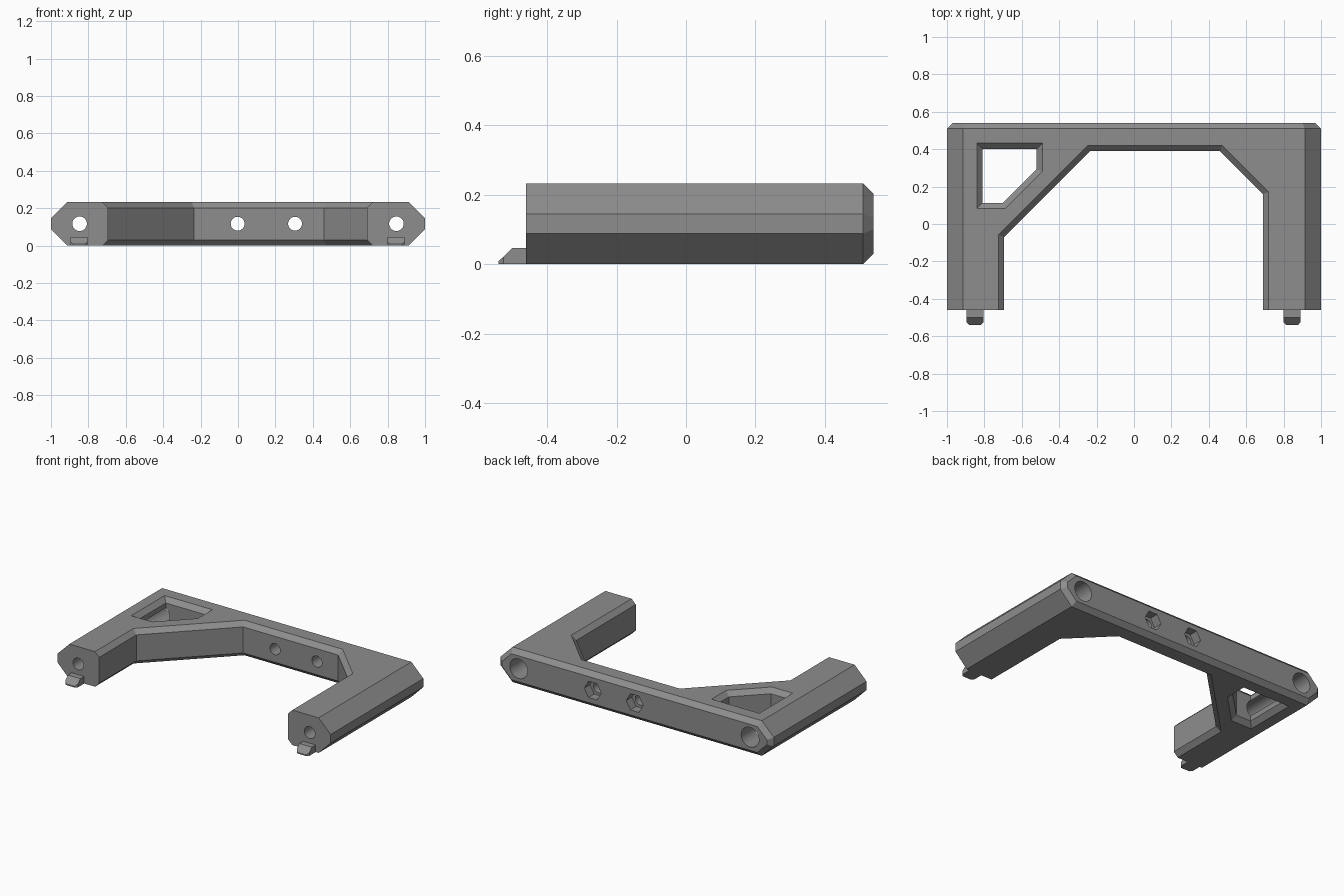
import bpy, bmesh, math
from mathutils import Vector

if "Cube" in bpy.data.objects:
    bpy.data.objects.remove(bpy.data.objects["Cube"])

grey = bpy.data.materials.new("mid grey")
grey.diffuse_color = (0.27, 0.27, 0.27, 1)
grey.use_nodes = True
grey.node_tree.nodes["Principled BSDF"].inputs["Base Color"].default_value = grey.diffuse_color


def offset(poly, d):
    """Grow a convex counter-clockwise polygon outward by d (negative shrinks)."""
    out = []
    for i in range(len(poly)):
        p0, p, p1 = (Vector(poly[(i + k) % len(poly)]) for k in (-1, 0, 1))
        a, b = (p - p0).normalized(), (p1 - p).normalized()
        na, nb = Vector((a.y, -a.x)), Vector((b.y, -b.x))
        out.append(p + (na + nb) * d / (1 + na.dot(nb)))
    return out


def loft(name, loops):
    """Closed solid through a list of equally sized 3D loops."""
    bm = bmesh.new()
    rings = [[bm.verts.new(c) for c in loop] for loop in loops]
    n = len(rings[0])
    for r0, r1 in zip(rings, rings[1:]):
        for i in range(n):
            j = (i + 1) % n
            bm.faces.new((r0[i], r0[j], r1[j], r1[i]))
    bm.faces.new(rings[0][::-1])
    bm.faces.new(rings[-1])
    bmesh.ops.recalc_face_normals(bm, faces=bm.faces)
    mesh = bpy.data.meshes.new(name)
    bm.to_mesh(mesh)
    bm.free()
    mesh.materials.append(grey)
    ob = bpy.data.objects.new(name, mesh)
    bpy.context.collection.objects.link(ob)
    return ob


def cut(target, cutter):
    cutter.hide_render = True
    bpy.context.view_layer.objects.active = target
    mod = target.modifiers.new("cut", 'BOOLEAN')
    mod.operation, mod.solver, mod.object = 'DIFFERENCE', 'EXACT', cutter
    bpy.ops.object.modifier_apply(modifier=mod.name)
    bpy.data.objects.remove(cutter)


def flared_opening(poly):
    """Vertical opening with 45 degree chamfers at the top and bottom faces."""
    levels = ((-0.01, 0.04), (0.03, 0), (0.202, 0), (0.242, 0.04))
    return loft("opening_cutter",
                [[(p.x, p.y, z) for p in offset(poly, d)] for z, d in levels])


def bore(x, r, y0, y1, sides=32):
    """Horizontal round or hexagonal hole along y."""
    ring = [(x + r * math.cos(2 * math.pi * i / sides),
             0.117 + r * math.sin(2 * math.pi * i / sides)) for i in range(sides)]
    return loft("bore_cutter", [[(a, y, b) for a, b in ring] for y in (y0, y1)])


# Frame: octagonal section along y with a chamfered back face
section = [(-0.913, 0), (0.913, 0), (1, 0.088), (1, 0.145),
           (0.913, 0.232), (-0.913, 0.232), (-1, 0.145), (-1, 0.088)]
frame = loft("frame", [[(p.x, y, p.y) for p in offset(section, d)]
                       for y, d in ((-0.46, 0), (0.51, 0), (0.54, -0.03))])

# Large front bay and the corner window
cut(frame, flared_opening([(-0.695, -0.9), (0.69, -0.9), (0.69, 0.16),
                           (0.46, 0.39), (-0.235, 0.39), (-0.695, -0.07)]))
cut(frame, flared_opening([(-0.81, 0.113), (-0.70, 0.113), (-0.52, 0.293),
                           (-0.52, 0.402), (-0.81, 0.402)]))

# Long leg holes with wide rear bores
for x in (-0.847, 0.847):
    cut(frame, bore(x, 0.065, -0.2, 0.7))
    cut(frame, bore(x, 0.039, -0.7, 0.0))

# Crossbar holes with hexagonal rear pockets
for x in (-0.002, 0.305):
    cut(frame, bore(x, 0.037, 0.3, 0.7))
    cut(frame, bore(x, 0.062, 0.48, 0.7, 6))

# Locating pegs: ramped tip with clipped corners
pegs = []
for side, x in (("left", -0.85), ("right", 0.845)):
    def row(w, y, z):
        return [(x - w, y, 0), (x + w, y, 0), (x + w, y, z), (x - w, y, z)]
    pegs.append(loft(side + "_peg", [row(0.046, -0.44, 0.047), row(0.046, -0.50, 0.047),
                                     row(0.046, -0.525, 0.022), row(0.032, -0.54, 0.008)]))

for ob in [frame] + pegs:
    bpy.ops.object.select_all(action='DESELECT')
    ob.select_set(True)
    bpy.context.view_layer.objects.active = ob
    bpy.ops.object.shade_smooth_by_angle(angle=math.radians(25))
